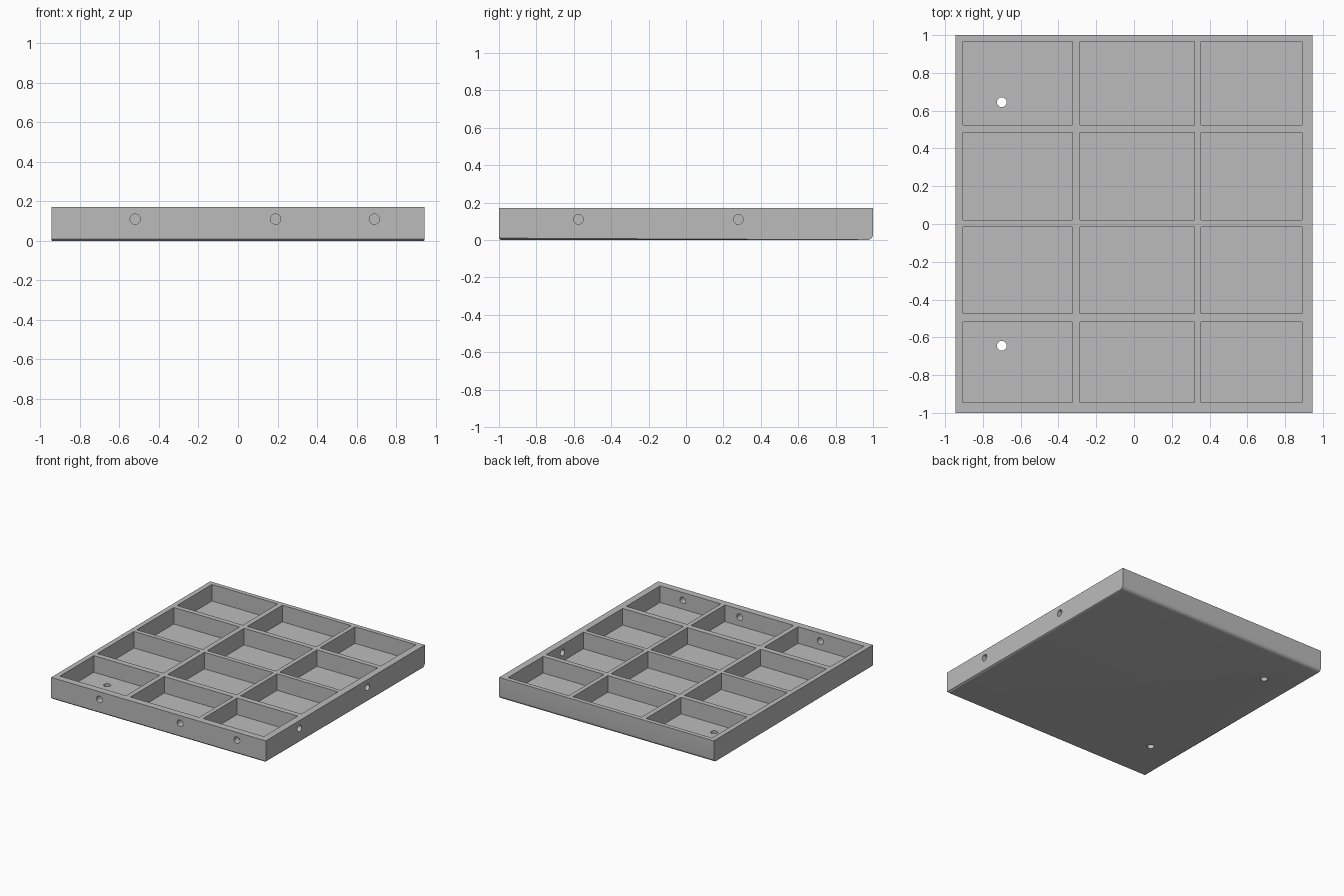
import bpy, bmesh, math
from mathutils import Matrix, Vector

if "Cube" in bpy.data.objects:
    bpy.data.objects.remove(bpy.data.objects["Cube"], do_unlink=True)

W, L, H, FLOOR = 0.945, 1.0, 0.172, 0.04
HOLE_R, HOLE_Z = 0.026, 0.11

grey = bpy.data.materials.new("plain_grey")
grey.use_nodes = True
grey.diffuse_color = (0.5, 0.5, 0.5, 1)
grey.node_tree.nodes["Principled BSDF"].inputs["Base Color"].default_value = (0.5, 0.5, 0.5, 1)


def make_object(name, bm):
    bmesh.ops.recalc_face_normals(bm, faces=bm.faces)
    mesh = bpy.data.meshes.new(name)
    bm.to_mesh(mesh)
    bm.free()
    mesh.materials.append(grey)
    obj = bpy.data.objects.new(name, mesh)
    bpy.context.collection.objects.link(obj)
    return obj


def add_box(bm, x0, x1, y0, y1, z0, z1):
    centre = Vector((x0 + x1, y0 + y1, z0 + z1)) / 2
    size = Matrix.Diagonal((x1 - x0, y1 - y0, z1 - z0, 1))
    bmesh.ops.create_cube(bm, size=1, matrix=Matrix.Translation(centre) @ size)


def add_drill(bm, centre, axis, length):
    turn = Vector(axis).to_track_quat('Z', 'Y').to_matrix().to_4x4()
    bmesh.ops.create_cone(bm, cap_ends=True, segments=32, radius1=HOLE_R, radius2=HOLE_R,
                          depth=length, matrix=Matrix.Translation(centre) @ turn)


def cut(target, bm, name):
    cutter = make_object(name, bm)
    cutter.hide_render = True
    mod = target.modifiers.new(name, 'BOOLEAN')
    mod.operation = 'DIFFERENCE'
    mod.solver = 'EXACT'
    mod.object = cutter
    bpy.context.view_layer.objects.active = target
    bpy.ops.object.modifier_apply(modifier=name)
    bpy.data.objects.remove(cutter, do_unlink=True)


# Solid block: rounded lower back edge, fine chamfer on the other lower edges
bm = bmesh.new()
add_box(bm, -W, W, -L, L, 0, H)


def low_edges(test):
    return [e for e in bm.edges
            if all(abs(v.co.z) < 1e-4 for v in e.verts) and test(e)]


bmesh.ops.bevel(bm, geom=low_edges(lambda e: all(v.co.y > 0.9 for v in e.verts)),
                offset=0.03, segments=6, profile=0.5, affect='EDGES')
bmesh.ops.bevel(bm, geom=low_edges(lambda e: any(v.co.y < -0.9 for v in e.verts)),
                offset=0.01, segments=1, affect='EDGES')
tray = make_object("compartment_tray", bm)

# Twelve compartments
columns = [(-0.905, -0.325), (-0.285, 0.32), (0.355, 0.89)]
rows = [(-0.945, -0.52), (-0.475, -0.015), (0.02, 0.485), (0.525, 0.965)]
bm = bmesh.new()
for x0, x1 in columns:
    for y0, y1 in rows:
        add_box(bm, x0, x1, y0, y1, FLOOR, H + 0.1)
cut(tray, bm, "compartment_cutter")

# Round holes through the front wall, the +x wall and the floor
bm = bmesh.new()
for x in (-0.52, 0.19, 0.69):
    add_drill(bm, (x, -L, HOLE_Z), (0, 1, 0), 0.2)
for y in (-0.575, 0.28):
    add_drill(bm, (W, y, HOLE_Z), (1, 0, 0), 0.2)
for y in (-0.645, 0.645):
    add_drill(bm, (-0.7, y, 0), (0, 0, 1), 0.2)
cut(tray, bm, "hole_cutter")

# Smooth the rounded edge and holes, keep corners sharp
bpy.ops.object.select_all(action='DESELECT')
tray.select_set(True)
bpy.context.view_layer.objects.active = tray
bpy.ops.object.shade_smooth_by_angle(angle=math.radians(25))
